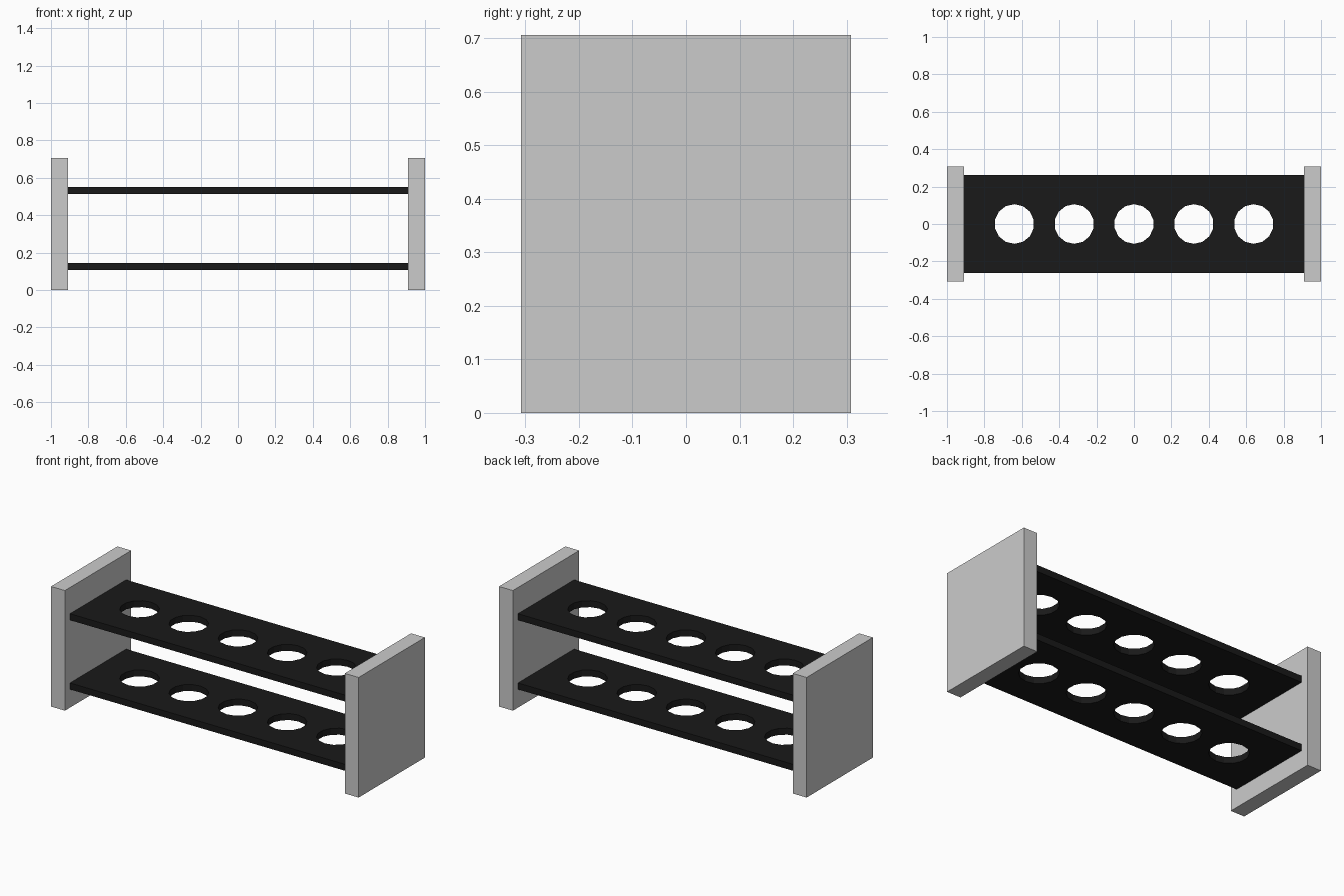
import bpy
from math import pi, sin, cos

if "Cube" in bpy.data.objects:
    bpy.data.objects.remove(bpy.data.objects["Cube"])

PANEL_T, PANEL_Y, PANEL_H = 0.09, 0.308, 0.706
SHELF_X, SHELF_Y, SHELF_T = 1 - PANEL_T, 0.261, 0.038
HOLE_R, HOLE_SIDES, HOLE_STEP = 0.106, 14, 0.32

black = bpy.data.materials.new("black_shelf")
black.diffuse_color = (0.01, 0.01, 0.01, 1)
black.use_nodes = True
black.node_tree.nodes["Principled BSDF"].inputs["Base Color"].default_value = black.diffuse_color


def add_outline(curve, points):
    spline = curve.splines.new('POLY')
    spline.points.add(len(points) - 1)
    for p, (x, y) in zip(spline.points, points):
        p.co = (x, y, 0, 1)
    spline.use_cyclic_u = True


def end_panel(name, side):
    bpy.ops.mesh.primitive_cube_add(
        size=1, location=(side * (1 - PANEL_T / 2), 0, PANEL_H / 2))
    panel = bpy.context.object
    panel.name = name
    panel.scale = (PANEL_T, 2 * PANEL_Y, PANEL_H)


def shelf(name, z):
    # Filled flat outline with round holes, extruded to the shelf thickness
    curve = bpy.data.curves.new(name, 'CURVE')
    curve.dimensions = '2D'
    curve.fill_mode = 'BOTH'
    curve.extrude = SHELF_T / 2
    add_outline(curve, [(-SHELF_X, -SHELF_Y), (SHELF_X, -SHELF_Y),
                        (SHELF_X, SHELF_Y), (-SHELF_X, SHELF_Y)])
    for i in range(-2, 3):
        angles = [pi / 2 + 2 * pi * k / HOLE_SIDES for k in range(HOLE_SIDES)]
        add_outline(curve, [(i * HOLE_STEP + HOLE_R * cos(a), HOLE_R * sin(a))
                            for a in angles])
    obj = bpy.data.objects.new(name, curve)
    obj.location.z = z
    bpy.context.collection.objects.link(obj)
    # Turn the outline into a flat-shaded mesh
    bpy.ops.object.select_all(action='DESELECT')
    obj.select_set(True)
    bpy.context.view_layer.objects.active = obj
    bpy.ops.object.convert(target='MESH')
    obj = bpy.context.object
    bpy.ops.object.shade_flat()
    obj.data.materials.clear()
    obj.data.materials.append(black)


# End panels
end_panel("left_panel", -1)
end_panel("right_panel", 1)

# Perforated shelves
shelf("lower_shelf", 0.126)
shelf("upper_shelf", 0.533)
